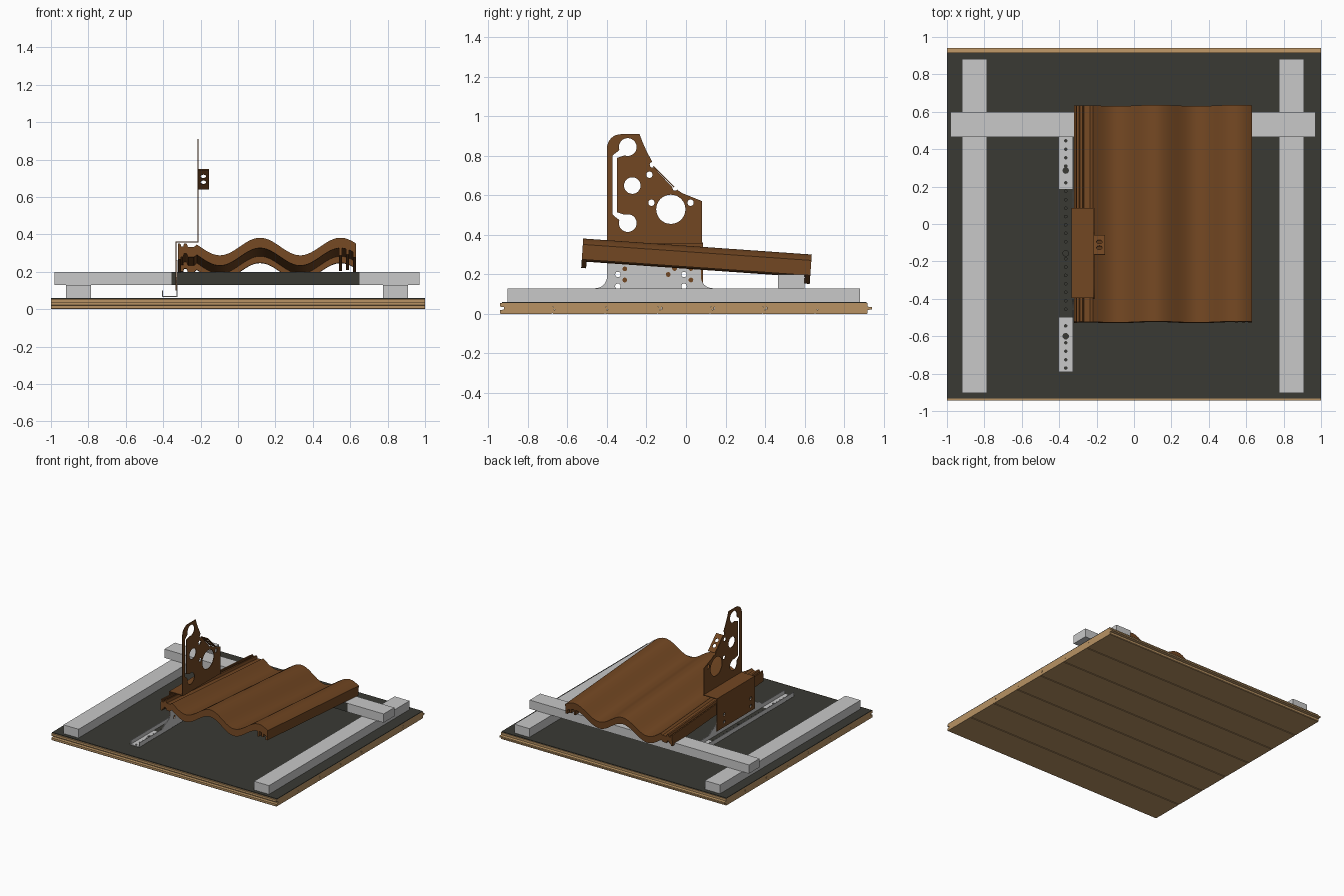
import bpy, bmesh, math
from mathutils import Matrix

if "Cube" in bpy.data.objects:
    bpy.data.objects.remove(bpy.data.objects["Cube"])

def mat(name, r, g, b):
    m = bpy.data.materials.new(name)
    m.diffuse_color = (r, g, b, 1)
    m.use_nodes = True
    m.node_tree.nodes["Principled BSDF"].inputs["Base Color"].default_value = m.diffuse_color
    return m

WOOD = mat("pine_wood", 0.48, 0.29, 0.125)
GREY = mat("light_grey", 0.58, 0.58, 0.58)
DARK = mat("dark_membrane", 0.042, 0.042, 0.034)
BROWN = mat("clay_brown", 0.17, 0.063, 0.016)
SHADE = mat("dark_brown", 0.045, 0.017, 0.006)

def add(name, mesh, *mats):
    ob = bpy.data.objects.new(name, mesh)
    bpy.context.collection.objects.link(ob)
    mesh.materials.clear()
    for m in mats:
        mesh.materials.append(m)
    return ob

def box(name, x, y, z, *mats):
    bm = bmesh.new()
    bmesh.ops.create_cube(bm, size=1)
    for v in bm.verts:
        for i, r in enumerate((x, y, z)):
            v.co[i] = (r[0] + r[1]) / 2 + v.co[i] * (r[1] - r[0])
    me = bpy.data.meshes.new(name)
    bm.to_mesh(me)
    bm.free()
    return add(name, me, *mats)

def arc(cx, cy, r, a0=0, a1=360, n=24):
    """Points on an arc; a full circle omits its repeated end point."""
    k = n if a1 - a0 == 360 else n + 1
    return [(cx + r * math.cos(math.radians(a0 + (a1 - a0) * i / n)),
             cy + r * math.sin(math.radians(a0 + (a1 - a0) * i / n))) for i in range(k)]

# Plane frames: sheets standing in the YZ plane, or lying flat in XY
def yz(x):
    return Matrix(((0, 0, 1, x), (1, 0, 0, 0), (0, 1, 0, 0), (0, 0, 0, 1)))

def xy(z):
    return Matrix.Translation((0, 0, z))

def sheet(name, frame, outline, holes, thick, m):
    """Filled 2D curve with holes, turned into a thin solid sheet."""
    cu = bpy.data.curves.new(name, 'CURVE')
    cu.dimensions, cu.fill_mode, cu.extrude = '2D', 'BOTH', thick / 2
    for loop in [outline] + holes:
        s = cu.splines.new('POLY')
        s.points.add(len(loop) - 1)
        for p, c in zip(s.points, loop):
            p.co = (c[0], c[1], 0, 1)
        s.use_cyclic_u = True
    tmp = bpy.data.objects.new(name + "_tmp", cu)
    bpy.context.collection.objects.link(tmp)
    dg = bpy.context.evaluated_depsgraph_get()
    me = bpy.data.meshes.new_from_object(tmp.evaluated_get(dg))
    bpy.data.objects.remove(tmp)
    bm = bmesh.new()
    bm.from_mesh(me)
    bmesh.ops.remove_doubles(bm, verts=bm.verts, dist=1e-5)
    bmesh.ops.transform(bm, matrix=frame, verts=bm.verts)
    bmesh.ops.recalc_face_normals(bm, faces=bm.faces)
    for f in bm.faces:
        f.smooth = False
    bm.to_mesh(me)
    bm.free()
    return add(name, me, m)

# Tongue-and-groove deck planks
W = 1.863 / 7
for i in range(7):
    a = -0.943 + i * W
    b = a + W
    prof = [(a + .004, 0), (a, .004), (a, .02), (a + .022, .022), (a + .022, .035), (a, .037),
            (a, .055), (b, .055), (b, .037), (b + .021, .034), (b + .021, .023), (b, .02),
            (b, .004), (b - .004, 0)]
    sheet(f"deck_plank_{i + 1}", yz(0), prof, [], 2.0, WOOD)

# Roofing membrane
box("membrane", (-1, 1), (-.932, .915), (.055, .06), DARK)

# Counter battens, and the cross batten that is dark beneath the tile
box("left_counter_batten", (-.92, -.785), (-.903, .882), (.06, .13), GREY)
box("right_counter_batten", (.775, .908), (-.903, .882), (.06, .13), GREY)
box("cross_batten_left", (-.98, -.355), (.465, .6), (.13, .2), GREY)
box("cross_batten_right", (.65, .97), (.465, .6), (.13, .2), GREY)
mid = box("cross_batten_middle", (-.355, .65), (.465, .6), (.13, .2), GREY, DARK)
for f in mid.data.polygons:
    if f.normal.y < -.5:
        f.material_index = 1
    if abs(f.normal.x) > .5:
        f.material_index = 0

# Wavy roof tile, tilted down towards the back
def wave(x):
    return .335 + .047 * math.cos(math.tau * (x - .118) / .43)

ribs = [(-.32, .352), (-.31, .352), (-.305, .335), (-.293, .335), (-.288, .352),
        (-.275, .352), (-.268, .333), (-.235, .333)]
tile_top = ribs + [(-.22 + .85 * i / 56, wave(-.22 + .85 * i / 56)) for i in range(57)]

tb = bmesh.new()

def slab(line, thick, ya, yb):
    rows = []
    for x, z in line:
        rows.append([tb.verts.new((x, y + .07 * (h - .385), h - .07 * (y + .52)))
                     for y, h in ((ya, z), (yb, z), (yb, z - thick), (ya, z - thick))])
    for p, q in zip(rows, rows[1:]):
        for i in range(4):
            j = (i + 1) % 4
            tb.faces.new((p[i], p[j], q[j], q[i]))
    tb.faces.new(rows[0])
    tb.faces.new(rows[-1])

slab(tile_top, .055, -.52, -.495)      # front lip
slab(tile_top, .02, -.495, .61)        # body
slab(tile_top, .055, .61, .637)        # back lip
for xa, d in ((-.32, .08), (.54, .09), (.578, .075), (.615, .07)):   # lengthwise ribs beneath
    z = (.352 if xa < 0 else wave(xa + .015)) - .006
    slab([(xa, z), (xa + .015, z)], d, -.52, .637)
bmesh.ops.recalc_face_normals(tb, faces=tb.faces)
for f in tb.faces:
    if f.normal.x > .9 and f.calc_center_median().x > .62:
        f.material_index = 1
me = bpy.data.meshes.new("roof_tile")
tb.to_mesh(me)
tb.free()
tile = add("roof_tile", me, BROWN, SHADE)
bpy.context.view_layer.objects.active = tile
tile.select_set(True)
bpy.ops.object.shade_smooth_by_angle(angle=math.radians(25))

# Perforated steel rail: the middle is dark under the bracket
small = [-.77 + .045 * i for i in range(28)]
big = [-.6, -.157, .286]
for part, a, b, m in (("front", -.79, -.5, GREY), ("middle", -.5, .188, DARK), ("back", .188, .47, GREY)):
    holes = [arc(-.365, y, .015, n=16) for y in big if a < y < b]
    holes += [arc(-.365, y, .007, n=10) for y in small
              if a + .01 < y < b - .01 and min(abs(y - g) for g in big) > .024]
    sheet(f"rail_{part}", xy(.067), [(-.403, a), (-.33, a), (-.33, b), (-.403, b)], holes, .005, m)
box("rail_flange", (-.405, -.4), (-.79, .47), (.065, .1), GREY)

# Steel upright with flared foot, mirrored about its middle
C = -.1625
half = [(-.79, .065), (-.79, .1), (-.5, .1)] + arc(-.46, .19, .06, 270, 360, 8) + [(-.4, .262)]
upright = half + [(2 * C - y, z) for y, z in reversed(half)]
through = [arc(y, z, .014, n=14) for y in (-.345, -.01) for z in (.14, .2)]
blind = [arc(y, z, .012, n=14) for y, z in
         ((-.31, .228), (-.31, .172), (-.09, .2), (-.058, .23), (.025, .23), (.025, .172))]
sheet("steel_upright", yz(-.326), upright, through + blind, .005, GREY)

# Brown bracket: lower plate, shelf, tall plate
sheet("bracket_lower_plate", yz(-.332), [(-.395, .1), (.085, .1), (.085, .36), (-.395, .36)],
      through, .006, BROWN)
box("bracket_shelf", (-.335, -.212), (-.395, .085), (.356, .362), BROWN)

outline = ([(.08, .358), (.08, .572)] + [(-.02, .612), (-.042, .627)]
           + arc(-.055, .638, .014, -40, -200, 8)[:6]
           + [(-.07, .642), (-.16, .738)] + arc(-.17, .755, .014, -60, -260, 8)
           + [(-.172, .772), (-.2, .825), (-.22, .87), (-.235, .91)]
           + arc(-.33, .84, .07, 90, 180, 8) + [(-.4, .358)])
top_half = [(-.35, .79)] + arc(-.295, .845, .045, 250, 560, 24) + [(-.36, .812), (-.373, .8)]
slot = top_half + [(y, 1.305 - z) for y, z in reversed(top_half)]
plate_holes = [slot, arc(-.272, .65, .042), arc(-.077, .53, .074, n=32)]
plate_holes += [arc(y, z, .016, n=14) for y, z in ((-.185, .705), (-.175, .563), (.023, .563))]
sheet("bracket_tall_plate", yz(-.214), outline, plate_holes, .005, BROWN)

# Bent tab on the sloping edge, with two holes
dy, dz = .105, -.105
L = math.hypot(dy, dz)
u = (0, dy / L, dz / L)
tab_frame = Matrix(((0, 1, 0, -.216), (u[1], 0, -u[2], -.165), (u[2], 0, u[1], .747), (0, 0, 0, 1)))
sheet("bracket_tab", tab_frame, [(0, 0), (L, 0), (L, .062), (0, .062)],
      [arc(L * t, .031, .015, n=16) for t in (.35, .65)], .005, BROWN)
